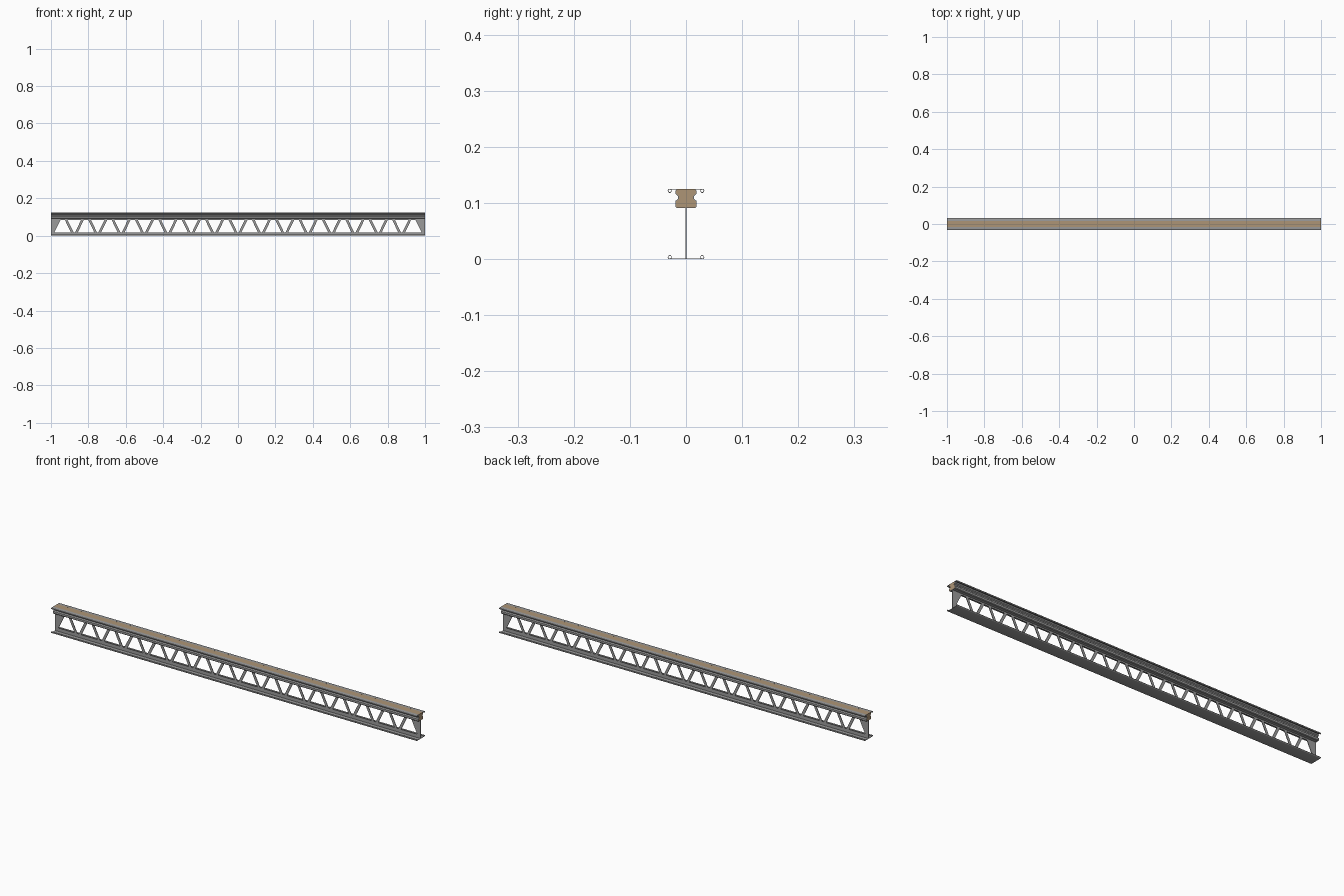
import bpy, bmesh, math
from mathutils import Vector

if "Cube" in bpy.data.objects:
    bpy.data.objects.remove(bpy.data.objects["Cube"])

L = 1.0          # half length of the beam
T = 0.0012       # sheet metal thickness
MODULES = 16     # lattice modules along the web


def material(name, rgb):
    m = bpy.data.materials.new(name)
    m.diffuse_color = (*rgb, 1)
    m.use_nodes = True
    m.node_tree.nodes["Principled BSDF"].inputs["Base Color"].default_value = m.diffuse_color
    return m


steel = material("galvanised_steel", (0.33, 0.33, 0.33))
wood = material("timber", (0.42, 0.30, 0.18))


def finish(name, bm, mat):
    bmesh.ops.recalc_face_normals(bm, faces=bm.faces)
    me = bpy.data.meshes.new(name)
    bm.to_mesh(me)
    bm.free()
    me.materials.append(mat)
    ob = bpy.data.objects.new(name, me)
    bpy.context.collection.objects.link(ob)
    bpy.context.view_layer.objects.active = ob
    ob.select_set(True)
    bpy.ops.object.shade_smooth_by_angle(angle=math.radians(35))
    ob.select_set(False)
    return ob


def rail(name, half):
    """Bent sheet: mirrored (y, z) path thickened and swept along x."""
    path = [Vector((-y, z)) for y, z in reversed(half)] + [Vector(p) for p in half]
    bm = bmesh.new()
    rings = []
    for i, p in enumerate(path):
        a = (p - path[i - 1]).normalized() if i else None
        b = (path[i + 1] - p).normalized() if i < len(path) - 1 else a
        a = a or b
        na, nb = Vector((-a.y, a.x)), Vector((-b.y, b.x))
        n = (na + nb).normalized()
        n *= T / 2 / max(0.5, n.dot(na))
        rings.append([bm.verts.new((x, q.x, q.y)) for x in (-L, L) for q in (p + n, p - n)])
    for r, s in zip(rings, rings[1:]):
        for i, j in ((0, 2), (2, 3), (3, 1), (1, 0)):
            bm.faces.new((r[i], r[j], s[j], s[i]))
    for r in (rings[0], rings[-1]):
        bm.faces.new((r[0], r[2], r[3], r[1]))
    return finish(name, bm, steel)


def curl(zc, sign):
    """Rolled lip at the flange edge."""
    return [(0.029 + 0.003 * math.cos(math.radians(a)),
             zc + sign * 0.003 * math.sin(math.radians(a))) for a in range(-90, 241, 30)]


# bottom flange with rolled lips
zb = T / 2
rail("bottom_flange", [(0.001, zb)] + curl(zb + 0.003, 1))

# top channel wrapped around the timber, with wings and rolled lips
side = [(0.016, 0.0915), (0.0185, 0.094), (0.0185, 0.103), (0.0135, 0.107),
        (0.0135, 0.1125), (0.018, 0.1165), (0.018, 0.1215), (0.016, 0.1245)]
rail("top_channel", [(0.001, 0.0915)] + side + curl(0.1215, -1))

# timber nailing strip filling the channel
bm = bmesh.new()
prof = [(y - 0.0003, z) for y, z in side[:-1]] + [(0.0165, 0.125)]
prof[0] = (0.0155, 0.0919)
loop = prof + [(-y, z) for y, z in reversed(prof)]
face = bm.faces.new([bm.verts.new((-L, y, z)) for y, z in loop])
ext = bmesh.ops.extrude_face_region(bm, geom=[face], use_keep_orig=True)
for v in ext["geom"]:
    if isinstance(v, bmesh.types.BMVert):
        v.co.x = L
finish("timber_strip", bm, wood)

# lattice web: filled outline with alternating trapezoid openings
cu = bpy.data.curves.new("web", 'CURVE')
cu.dimensions = '2D'
cu.fill_mode = 'BOTH'
cu.extrude = 0.0013


def outline(pts):
    sp = cu.splines.new('POLY')
    sp.points.add(len(pts) - 1)
    for p, (x, z) in zip(sp.points, pts):
        p.co = (x, z, 0, 1)
    sp.use_cyclic_u = True


def opening(x, low, high, z0=0.018, z1=0.084):
    outline([(x - low, z0), (x + low, z0), (x + high, z1), (x - high, z1)])


outline([(-L, 0.001), (L, 0.001), (L, 0.0912), (-L, 0.0912)])
pitch = 2 * L / MODULES
for i in range(MODULES):
    opening(-L + (i + 0.5) * pitch, 0.044, 0.012)
    if i:
        opening(-L + i * pitch, 0.004, 0.036)
tmp = bpy.data.objects.new("web_curve", cu)
bpy.context.collection.objects.link(tmp)
me = bpy.data.meshes.new_from_object(tmp.evaluated_get(bpy.context.evaluated_depsgraph_get()))
bpy.data.objects.remove(tmp)
me.materials.clear()
me.materials.append(steel)
for p in me.polygons:
    p.use_smooth = False
web = bpy.data.objects.new("lattice_web", me)
web.rotation_euler.x = math.pi / 2
bpy.context.collection.objects.link(web)
